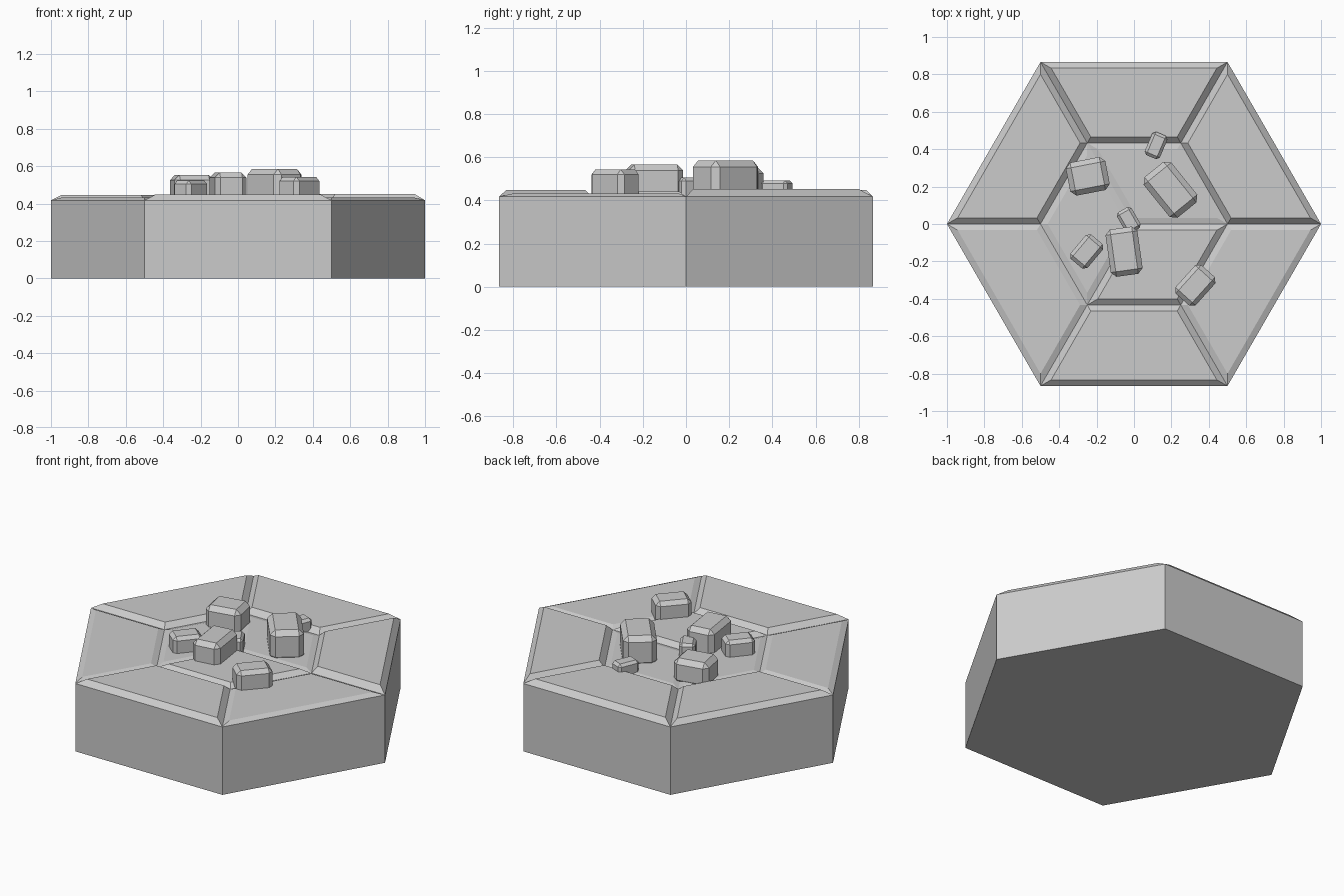
import bpy, bmesh, math
from mathutils import Matrix, Vector

if "Cube" in bpy.data.objects:
    bpy.data.objects.remove(bpy.data.objects["Cube"])

BASE_H = 0.417


def finish(bm, name):
    mesh = bpy.data.meshes.new(name)
    bmesh.ops.recalc_face_normals(bm, faces=bm.faces[:])
    bm.to_mesh(mesh)
    bm.free()
    obj = bpy.data.objects.new(name, mesh)
    bpy.context.collection.objects.link(obj)
    return obj


# hexagonal slab with raised, chamfered paving tiles
bm = bmesh.new()


def ring(radius, z):
    return [bm.verts.new((radius * math.cos(i * math.pi / 3),
                          radius * math.sin(i * math.pi / 3), z)) for i in range(6)]


bottom, outer, inner = ring(1, 0), ring(1, BASE_H), ring(0.5, BASE_H)
centre = bm.verts.new((0, 0, BASE_H))
bm.faces.new(bottom[::-1])
tiles = []
outer_rise = [0.035, 0.032, 0.029, 0.015, 0.030, 0.015]
inner_rise = [0.008, 0.010, 0.025]
for i in range(6):
    j = (i + 1) % 6
    bm.faces.new((bottom[i], bottom[j], outer[j], outer[i]))
    tiles.append((bm.faces.new((outer[i], outer[j], inner[j], inner[i])), outer_rise[i]))
for k in range(3):
    a, b, c = (inner[(2 * k + n) % 6] for n in range(3))
    tiles.append((bm.faces.new((centre, a, b, c)), inner_rise[k]))
bm.normal_update()
for face, rise in tiles:
    bmesh.ops.inset_individual(bm, faces=[face], thickness=0.033, depth=rise,
                               use_even_offset=True)
finish(bm, "hex_paving_slab")


# loose chamfered stones: x, y, length, width, top height, angle
stones = [
    (-0.247, 0.255, 0.215, 0.180, 0.553, 11),
    (0.195, 0.183, 0.280, 0.190, 0.585, -51),
    (0.118, 0.420, 0.135, 0.088, 0.493, 67),
    (-0.028, 0.020, 0.130, 0.090, 0.505, -60),
    (-0.053, -0.148, 0.255, 0.172, 0.565, -82),
    (-0.253, -0.147, 0.170, 0.120, 0.523, 50),
    (0.328, -0.328, 0.205, 0.145, 0.543, 48),
]
for n, (x, y, length, width, top, angle) in enumerate(stones, 1):
    low = 0.40
    bm = bmesh.new()
    bmesh.ops.create_cube(bm, size=1)
    bmesh.ops.scale(bm, vec=(length, width, top - low), verts=bm.verts[:])
    bmesh.ops.bevel(bm, geom=bm.edges[:], offset=0.14 * width + 0.003, segments=1,
                    affect='EDGES', profile=0.5)
    bmesh.ops.transform(bm, verts=bm.verts[:],
                        matrix=Matrix.Translation(Vector((x, y, (top + low) / 2)))
                        @ Matrix.Rotation(math.radians(angle), 4, 'Z'))
    finish(bm, f"loose_stone_{n}")
